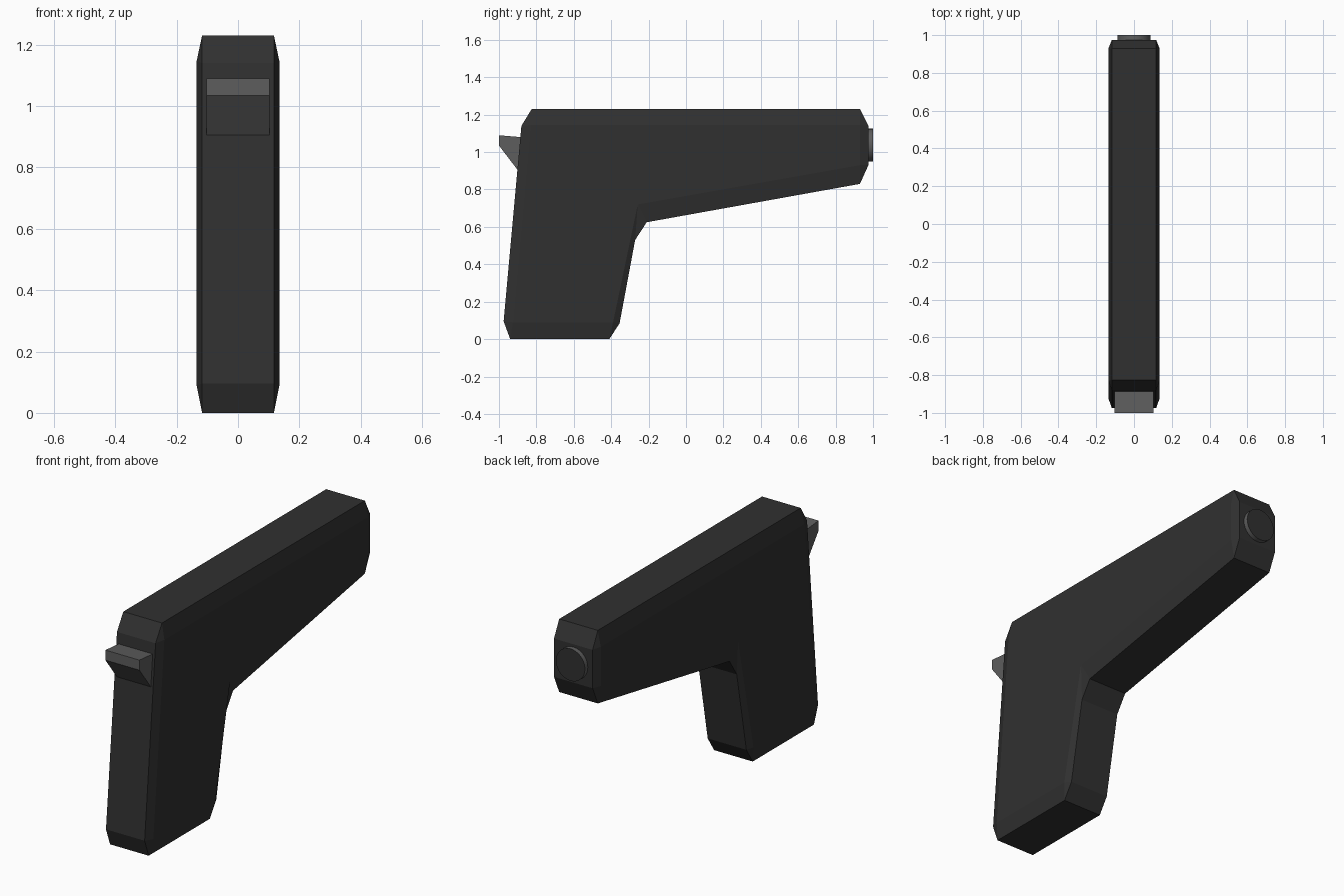
import bpy, bmesh, math
from mathutils import Matrix

if "Cube" in bpy.data.objects:
    bpy.data.objects.remove(bpy.data.objects["Cube"])


def material(name, v):
    m = bpy.data.materials.new(name)
    m.diffuse_color = (v, v, v, 1)
    m.use_nodes = True
    m.node_tree.nodes["Principled BSDF"].inputs["Base Color"].default_value = m.diffuse_color
    return m


dark = material("dark_grey", 0.03)
mid = material("mid_grey", 0.11)


def finish(bm, name, *mats):
    bmesh.ops.recalc_face_normals(bm, faces=bm.faces[:])
    me = bpy.data.meshes.new(name)
    bm.to_mesh(me)
    bm.free()
    for m in mats:
        me.materials.append(m)
    ob = bpy.data.objects.new(name, me)
    bpy.context.collection.objects.link(ob)
    return ob


# Body: each corner is (side-face point, two chamfered outline points), in y, z
corners = [
    ((-0.925, 0.09), (-0.975, 0.095), (-0.94, 0.0)),
    ((-0.39, 0.09), (-0.41, 0.0), (-0.355, 0.085)),
    ((-0.258, 0.72), (-0.272, 0.53), (-0.21, 0.625)),
    ((0.93, 0.93), (0.93, 0.83), (0.975, 0.93)),
    ((0.93, 1.145), (0.975, 1.14), (0.93, 1.23)),
    ((-0.83, 1.145), (-0.825, 1.23), (-0.88, 1.14)),
]
SIDE, RIM = 0.135, 0.117
bm = bmesh.new()
rims = []
for s in (1, -1):
    tri = [[bm.verts.new((s * w, *p)) for w, p in zip((SIDE, RIM, RIM), c)] for c in corners]
    bm.faces.new([t[0] for t in tri])
    for a, b in zip(tri, tri[1:] + tri[:1]):
        bm.faces.new(a)
        bm.faces.new((a[0], a[2], b[1], b[0]))
    rims.append([v for t in tri for v in t[1:]])
r, l = rims
for i in range(len(r)):
    j = (i + 1) % len(r)
    bm.faces.new((r[i], r[j], l[j], l[i]))
finish(bm, "body", dark)

# Rear thumb wedge, sunk into the body
bm = bmesh.new()
profile = [(-1.0, 1.09), (-1.0, 1.035), (-0.893, 0.895), (-0.85, 0.895), (-0.85, 1.077)]
face = bm.faces.new([bm.verts.new((-0.103, y, z)) for y, z in profile])
ext = bmesh.ops.extrude_face_region(bm, geom=[face], use_keep_orig=True)
bmesh.ops.translate(bm, vec=(0.206, 0, 0),
                    verts=[e for e in ext["geom"] if isinstance(e, bmesh.types.BMVert)])
finish(bm, "rear_wedge", mid)

# Muzzle disc with a dark cap and lighter rounded side
bm = bmesh.new()
bmesh.ops.create_cone(bm, cap_ends=True, segments=32, radius1=0.088, radius2=0.088, depth=0.04,
                      matrix=Matrix.Translation((0, 0.98, 1.037)) @ Matrix.Rotation(math.pi / 2, 4, 'X'))
for f in bm.faces:
    f.smooth = len(f.verts) == 4
    f.material_index = 0 if f.smooth else 1
for e in bm.edges:
    e.smooth = all(f.smooth for f in e.link_faces)
finish(bm, "muzzle_disc", mid, dark)
